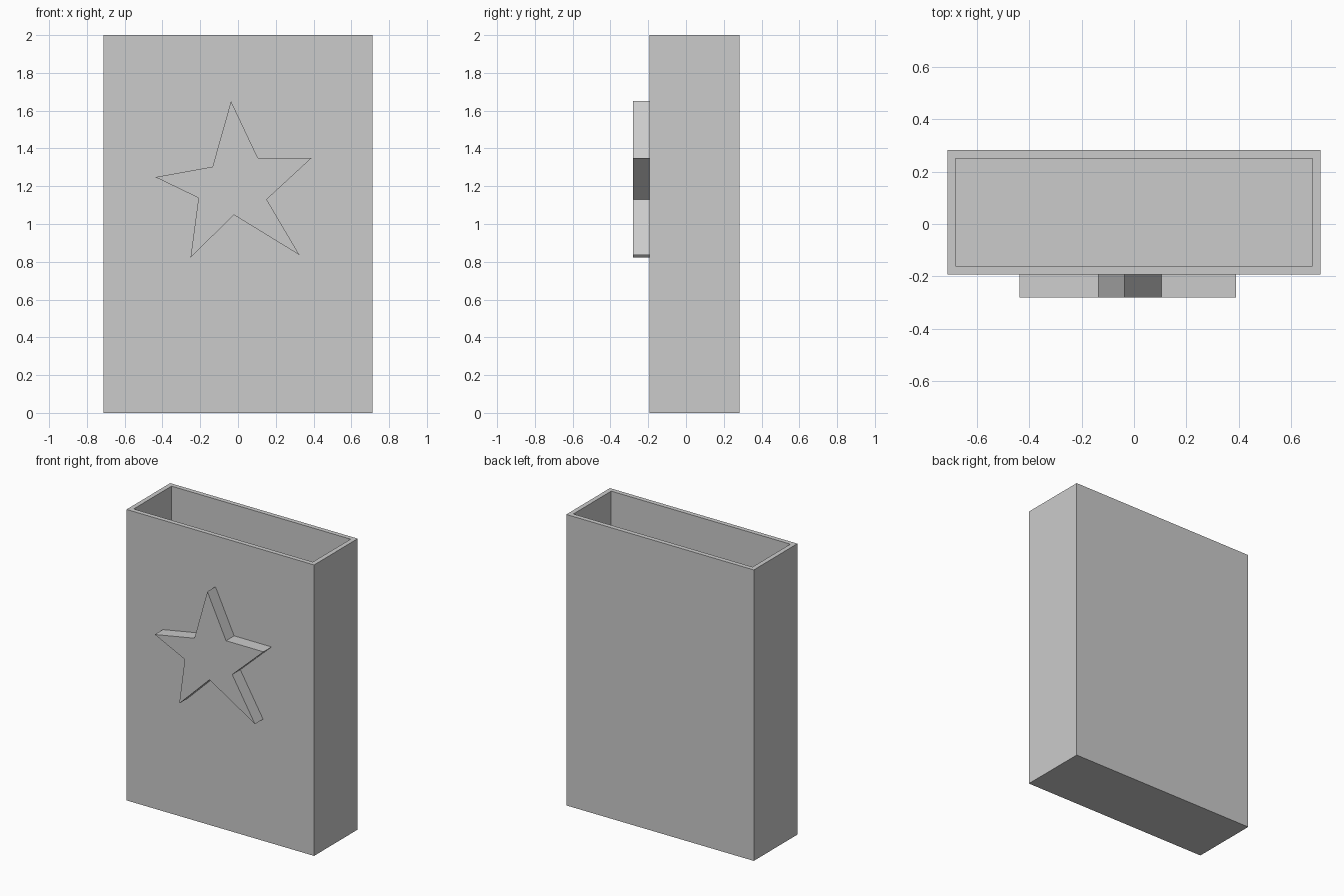
import bpy
import bmesh

if "Cube" in bpy.data.objects:
    bpy.data.objects.remove(bpy.data.objects["Cube"], do_unlink=True)

HALF_W, FRONT, BACK, HEIGHT = 0.713, -0.192, 0.282, 2.0
WALL, STAR_FRONT = 0.045, -0.28

grey = bpy.data.materials.new("plain grey")
grey.use_nodes = True
colour = (0.6, 0.6, 0.6, 1)
grey.diffuse_color = colour
grey.node_tree.nodes["Principled BSDF"].inputs["Base Color"].default_value = colour


def make_object(name, bm):
    bmesh.ops.recalc_face_normals(bm, faces=bm.faces)
    mesh = bpy.data.meshes.new(name)
    bm.to_mesh(mesh)
    bm.free()
    mesh.materials.append(grey)
    obj = bpy.data.objects.new(name, mesh)
    bpy.context.collection.objects.link(obj)
    return obj


def extrude(bm, face, offset):
    new = bmesh.ops.extrude_face_region(bm, geom=[face])["geom"]
    verts = [g for g in new if isinstance(g, bmesh.types.BMVert)]
    bmesh.ops.translate(bm, verts=verts, vec=offset)


# Open-topped box: inset the lid for the rim, then sink it to the floor
bm = bmesh.new()
bmesh.ops.create_cube(bm, size=1)
for v in bm.verts:
    v.co = (v.co.x * 2 * HALF_W,
            FRONT + (v.co.y + 0.5) * (BACK - FRONT),
            (v.co.z + 0.5) * HEIGHT)
bm.normal_update()
lid = max(bm.faces, key=lambda f: f.calc_center_median().z)
bmesh.ops.inset_region(bm, faces=[lid], thickness=WALL)
sunk = bmesh.ops.extrude_discrete_faces(bm, faces=[lid])["faces"][0]
bmesh.ops.translate(bm, verts=sunk.verts, vec=(0, 0, WALL - HEIGHT))
make_object("open_box", bm)

# Raised, slightly irregular star on the front
outline = [(-0.037, 1.65), (0.105, 1.35), (0.39, 1.35), (0.152, 1.13), (0.325, 0.836),
           (-0.021, 1.048), (-0.251, 0.823), (-0.209, 1.138), (-0.437, 1.248), (-0.135, 1.303)]
bm = bmesh.new()
face = bm.faces.new([bm.verts.new((x, FRONT, z)) for x, z in outline])
extrude(bm, face, (0, STAR_FRONT - FRONT, 0))
make_object("front_star", bm)
